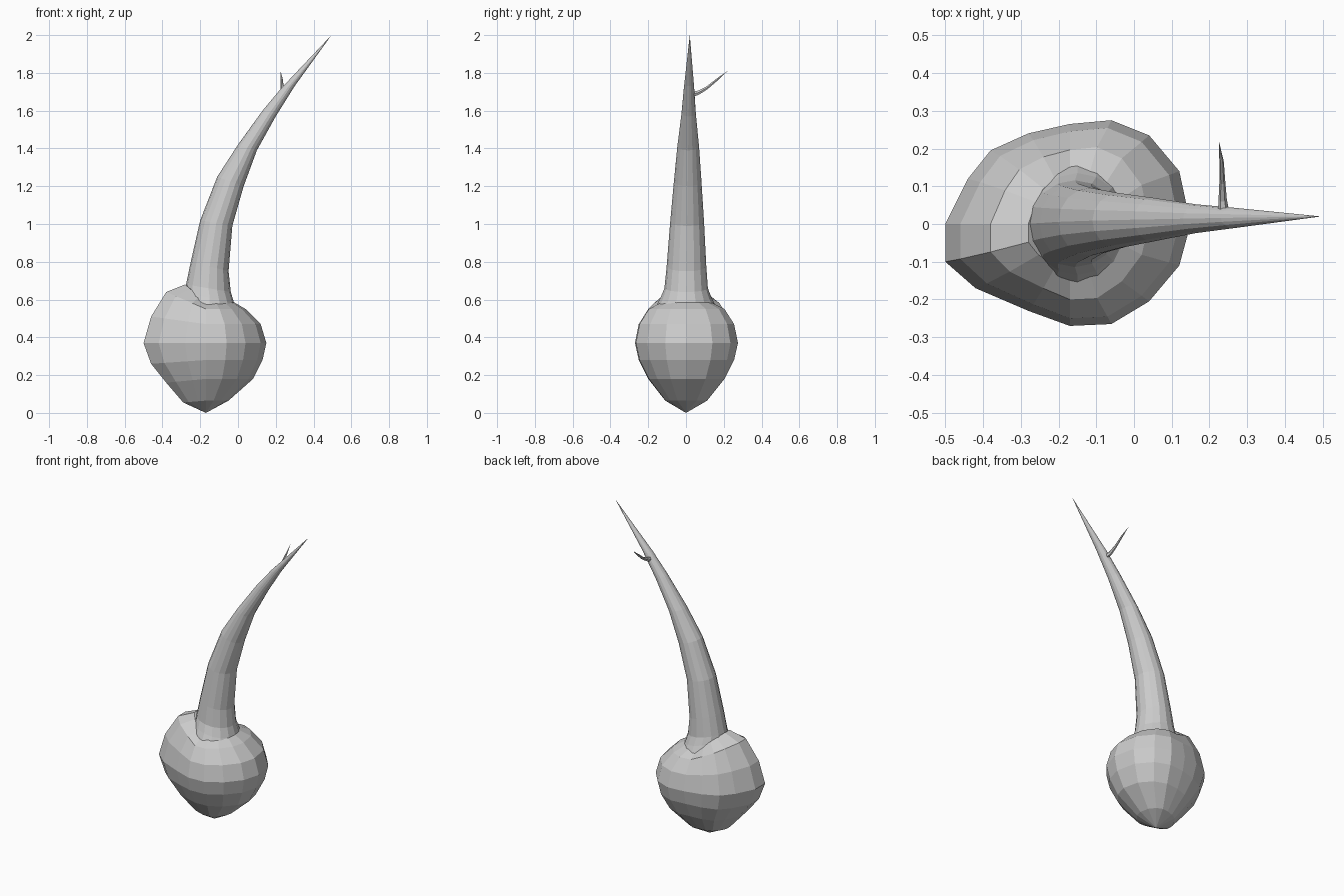
import bpy, bmesh
from math import cos, sin, tau
from mathutils import Vector

cube = bpy.data.objects.get("Cube")
if cube:
    bpy.data.objects.remove(cube, do_unlink=True)

grey = bpy.data.materials.new("plain_grey")
grey.use_nodes = True
colour = (0.6, 0.6, 0.6, 1)
grey.diffuse_color = colour
grey.node_tree.nodes["Principled BSDF"].inputs["Base Color"].default_value = colour


def loft(name, rings, start, end):
    """Skin a list of equal-length point rings and close both ends to points."""
    bm = bmesh.new()
    loops = [[bm.verts.new(p) for p in ring] for ring in rings]
    n = len(loops[0])
    for low, high in zip(loops, loops[1:]):
        for i in range(n):
            j = (i + 1) % n
            bm.faces.new((low[i], low[j], high[j], high[i]))
    first, last = bm.verts.new(start), bm.verts.new(end)
    for i in range(n):
        j = (i + 1) % n
        bm.faces.new((first, loops[0][j], loops[0][i]))
        bm.faces.new((last, loops[-1][i], loops[-1][j]))
    bmesh.ops.recalc_face_normals(bm, faces=bm.faces)
    mesh = bpy.data.meshes.new(name)
    bm.to_mesh(mesh)
    bm.free()
    mesh.materials.append(grey)
    obj = bpy.data.objects.new(name, mesh)
    bpy.context.collection.objects.link(obj)
    return obj


# Bulb: a lopsided plan outline scaled through leaning rings
centre = -0.17
plan = [(0.15, 0), (0.12, 0.14), (0.04, 0.235), (-0.06, 0.275), (-0.17, 0.265),
        (-0.28, 0.24), (-0.38, 0.195), (-0.44, 0.12), (-0.5, 0), (-0.5, -0.1),
        (-0.42, -0.17), (-0.28, -0.23), (-0.17, -0.27), (-0.06, -0.265),
        (0.04, -0.205), (0.12, -0.11)]
# left x, right x, half depth, left z, right z
levels = [(-0.29, -0.05, 0.11, 0.055, 0.065), (-0.38, 0.08, 0.20, 0.16, 0.18),
          (-0.46, 0.13, 0.25, 0.26, 0.28), (-0.50, 0.15, 0.27, 0.37, 0.37),
          (-0.46, 0.12, 0.25, 0.51, 0.47), (-0.38, 0.04, 0.20, 0.64, 0.55),
          (-0.28, -0.02, 0.13, 0.68, 0.585)]
bulb_rings = []
for left, right, depth, z_left, z_right in levels:
    ring = []
    for x, y in plan:
        u = (x - centre) / (0.32 if x > centre else 0.33)
        reach = right - centre if u > 0 else centre - left
        z = z_right + (z_left - z_right) * max(0, -u)
        ring.append((centre + u * reach, y / 0.27 * depth, z))
    bulb_rings.append(ring)
loft("bulb", bulb_rings, (centre, 0, 0), (-0.15, 0, 0.58))

# Stem: curved tapering horn; left edge x, z, right edge x, z, half depth
edges = [(-0.30, 0.58, 0.00, 0.54, 0.16), (-0.28, 0.64, -0.02, 0.58, 0.135),
         (-0.275, 0.68, -0.038, 0.64, 0.115), (-0.25, 0.80, -0.05, 0.75, 0.105),
         (-0.20, 1.02, -0.03, 0.99, 0.09), (-0.11, 1.25, 0.03, 1.20, 0.073),
         (0.00, 1.42, 0.10, 1.39, 0.058), (0.13, 1.60, 0.20, 1.57, 0.038),
         (0.23, 1.72, 0.30, 1.73, 0.027)]
SIDES = 16
stem_rings = []
for xl, zl, xr, zr, depth in edges:
    left, right = Vector((xl, 0, zl)), Vector((xr, 0, zr))
    mid, half = (left + right) / 2, (right - left) / 2
    mid.y = 0.02 * max(0, mid.z - 0.6) / 1.4
    stem_rings.append([mid + half * cos(tau * i / SIDES)
                       + Vector((0, depth * sin(tau * i / SIDES), 0))
                       for i in range(SIDES)])
loft("stem", stem_rings, (-0.15, 0, 0.55), (0.495, 0.02, 2))

# Thorn: thin curved spike on the back of the stem; x, y, z, radius
path = [(0.238, 0.025, 1.685, 0.016), (0.235, 0.065, 1.695, 0.011),
        (0.234, 0.11, 1.72, 0.008), (0.232, 0.165, 1.765, 0.006)]
thorn_rings = [[(x + r * cos(tau * i / 6), y - 0.5 * r * sin(tau * i / 6),
                 z + r * sin(tau * i / 6)) for i in range(6)] for x, y, z, r in path]
loft("thorn", thorn_rings, (0.238, 0.01, 1.685), (0.225, 0.22, 1.81))
